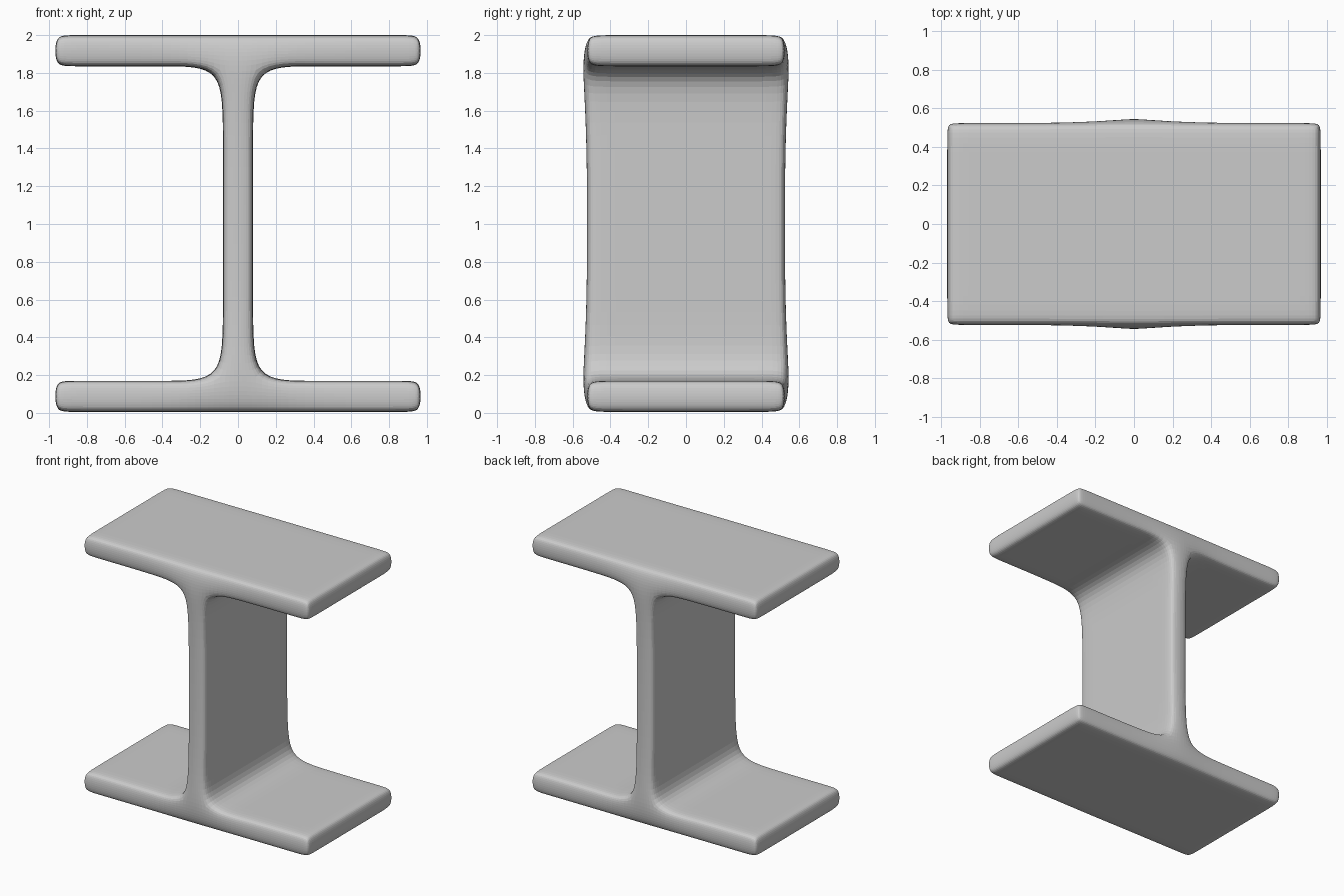
import bpy, bmesh

old = bpy.data.objects.get("Cube")
if old:
    bpy.data.objects.remove(old)

grey = bpy.data.materials.new("light grey")
grey.use_nodes = True
colour = (0.6, 0.6, 0.6, 1)
grey.diffuse_color = colour
grey.node_tree.nodes["Principled BSDF"].inputs["Base Color"].default_value = colour

# Cage lines of the I section and of its depth
xs = [-0.97, -0.9, -0.36, -0.08, 0.08, 0.36, 0.9, 0.97]
zs = [0.005, 0.17, 0.5, 1.5, 1.835, 2.0]
ys = [-0.525, -0.46, 0.46, 0.525]
WEB = 3                       # column of cells forming the web
BULGE = 0.03                  # swelling where web and flanges meet

bm = bmesh.new()
verts = {}


def vert(i, j, k):
    if (i, j, k) not in verts:
        y = ys[k]
        if k in (0, 3) and i in (3, 4) and j in (1, 4):
            y += BULGE if y > 0 else -BULGE
        verts[i, j, k] = bm.verts.new((xs[i], y, zs[j]))
    return verts[i, j, k]


def solid(i, j):
    inside = 0 <= i < len(xs) - 1 and 0 <= j < len(zs) - 1
    return inside and (j in (0, 4) or i == WEB)


# Cap faces at both ends, and side strips wherever a cell borders open space
for i in range(len(xs) - 1):
    for j in range(len(zs) - 1):
        if not solid(i, j):
            continue
        ring = [(i, j), (i + 1, j), (i + 1, j + 1), (i, j + 1)]
        beside = [(i, j - 1), (i + 1, j), (i, j + 1), (i - 1, j)]
        bm.faces.new([vert(a, b, 0) for a, b in ring])
        bm.faces.new([vert(a, b, 3) for a, b in reversed(ring)])
        for s in range(4):
            if solid(*beside[s]):
                continue
            p, q = ring[s], ring[(s + 1) % 4]
            for k in range(3):
                bm.faces.new([vert(*q, k), vert(*p, k), vert(*p, k + 1), vert(*q, k + 1)])
bmesh.ops.recalc_face_normals(bm, faces=bm.faces)

mesh = bpy.data.meshes.new("beam")
bm.to_mesh(mesh)
bm.free()
mesh.materials.append(grey)
beam = bpy.data.objects.new("beam", mesh)
bpy.context.collection.objects.link(beam)

# Rounded edges and fillets
smooth = beam.modifiers.new("rounding", "SUBSURF")
smooth.levels = smooth.render_levels = 3
